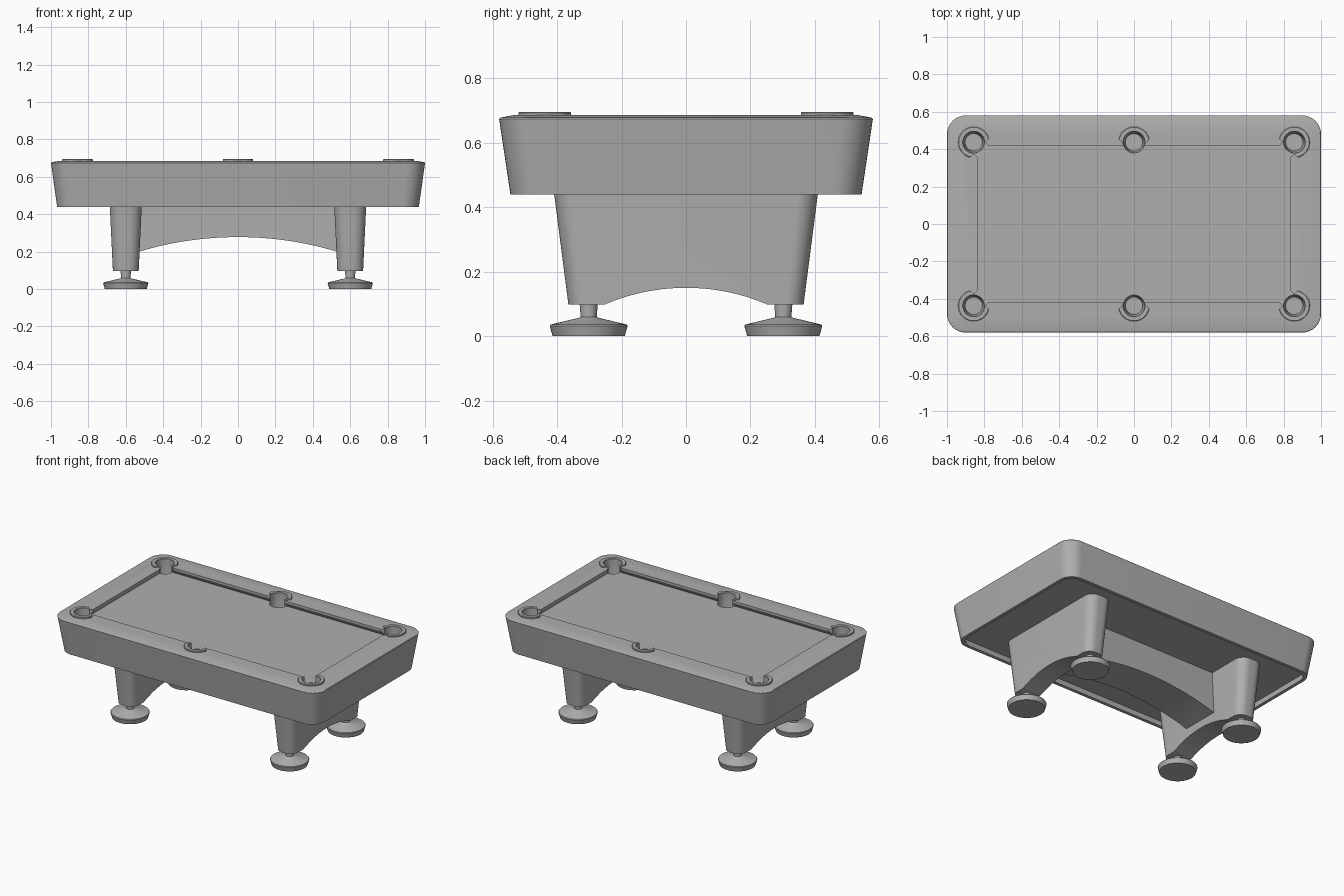
import bpy, bmesh
from math import sin, cos, pi, radians, sqrt

if "Cube" in bpy.data.objects:
    bpy.data.objects.remove(bpy.data.objects["Cube"])

# One dark grey for the whole table
grey = bpy.data.materials.new("dark_grey")
grey.diffuse_color = (0.43, 0.43, 0.43, 1)
grey.use_nodes = True
grey.node_tree.nodes["Principled BSDF"].inputs["Base Color"].default_value = grey.diffuse_color


def rounded(hx, hy, r, z, cx=0, n=10):
    """Rounded rectangle ring, counter-clockwise."""
    pts = []
    for i, (sx, sy) in enumerate([(1, 1), (-1, 1), (-1, -1), (1, -1)]):
        for k in range(n + 1):
            a = pi / 2 * (i + k / n)
            pts.append((cx + sx * (hx - r) + r * cos(a), sy * (hy - r) + r * sin(a), z))
    return pts


def circle(r, z, cx=0, cy=0, n=48):
    return [(cx + r * cos(2 * pi * k / n), cy + r * sin(2 * pi * k / n), z) for k in range(n)]


def loft(name, rings, smooth=True):
    """Skin a stack of rings and cap both ends."""
    bm = bmesh.new()
    rows = [[bm.verts.new(p) for p in ring] for ring in rings]
    n = len(rows[0])
    for a, b in zip(rows, rows[1:]):
        for i in range(n):
            j = (i + 1) % n
            bm.faces.new((a[i], a[j], b[j], b[i]))
    bm.faces.new(rows[0][::-1])
    bm.faces.new(rows[-1])
    bmesh.ops.recalc_face_normals(bm, faces=bm.faces)
    me = bpy.data.meshes.new(name)
    bm.to_mesh(me)
    bm.free()
    me.materials.append(grey)
    ob = bpy.data.objects.new(name, me)
    bpy.context.collection.objects.link(ob)
    if smooth:
        shade(ob)
    return ob


def activate(ob):
    bpy.ops.object.select_all(action='DESELECT')
    ob.select_set(True)
    bpy.context.view_layer.objects.active = ob


def shade(ob):
    activate(ob)
    bpy.ops.object.shade_smooth_by_angle(angle=radians(25))


def cut(ob, cutter):
    m = ob.modifiers.new("cut", 'BOOLEAN')
    m.operation, m.solver, m.object = 'DIFFERENCE', 'EXACT', cutter
    activate(ob)
    bpy.ops.object.modifier_apply(modifier=m.name)
    bpy.data.objects.remove(cutter)


def rect(hx, hy, z):
    return [(hx, hy, z), (-hx, hy, z), (-hx, -hy, z), (hx, -hy, z)]


BED = 0.645
PX, PY = 0.857, 0.437
pockets = [(sx * PX, sy * PY) for sx in (-1, 0, 1) for sy in (-1, 1)]

# Table body: recessed underside, flared apron, eased rail top
body = loft("table_body", [
    rounded(0.945, 0.523, 0.075, 0.475), rounded(0.945, 0.523, 0.075, 0.44),
    rounded(0.967, 0.545, 0.09, 0.44), rounded(1.0, 0.58, 0.1, 0.674),
    rounded(0.996, 0.576, 0.097, 0.678), rounded(0.95, 0.535, 0.07, 0.686)], False)

# Playing field with undercut cushion noses
cut(body, loft("field_cutter", [rect(0.855, 0.437, BED), rect(0.838, 0.42, 0.672),
                                rect(0.838, 0.42, 0.8)], False))

# Pocket mouths and tapered wells
for px, py in pockets:
    sx, sy = (px > 0) - (px < 0), (1 if py > 0 else -1)
    if sx:
        dx, dy, w, length = -sx / sqrt(2), -sy / sqrt(2), 0.042, 0.1
    else:
        dx, dy, w, length = 0, -sy, 0.052, 0.035
    nx, ny = -dy, dx
    quad = [(px + dx * t + nx * v, py + dy * t + ny * v)
            for t, v in ((0, -w), (length, -w), (length, w), (0, w))]
    cut(body, loft("mouth_cutter", [[(x, y, z) for x, y in quad] for z in (BED + 0.001, 0.8)], False))
    cut(body, loft("well_cutter", [circle(0.046, 0.54, px, py), circle(0.057, BED, px, py),
                                   circle(0.058, 0.8, px, py)], False))
shade(body)

# C-shaped pocket collars with slanted tips, opening towards the field
for px, py in pockets:
    sy = 1 if py > 0 else -1
    out = sy * pi / 2 if px == 0 else (sy * pi / 4 if px > 0 else sy * 3 * pi / 4)
    outer, inner = (76, 104) if px == 0 else (121, 142)
    section = [(0.0565, 0.62), (0.083, 0.62), (0.083, 0.693), (0.08, 0.696), (0.059, 0.696), (0.0565, 0.693)]
    rings = []
    for k in range(41):
        ring = []
        for r, z in section:
            half = radians(inner + (outer - inner) * (r - 0.0565) / 0.0265)
            a = out + half * (k / 20 - 1)
            ring.append((px + r * cos(a), py + r * sin(a), z))
        rings.append(ring)
    loft("pocket_collar", rings)

# Arched pedestal legs with levelling feet
for x in (-0.6, 0.6):
    leg = loft("pedestal_leg", [rounded(0.069, 0.365, 0.055, 0.098, x),
                                rounded(0.087, 0.414, 0.065, 0.478, x)], False)
    arch = [[(x + d, 0.64 * cos(2 * pi * k / 160), -0.49 + 0.64 * sin(2 * pi * k / 160))
             for k in range(160)] for d in (-0.2, 0.2)]
    cut(leg, loft("arch_cutter", arch, False))
    shade(leg)
    for y in (-0.302, 0.302):
        loft("levelling_foot", [circle(r, z, x, y) for r, z in (
            (0.112, 0), (0.121, 0.032), (0.118, 0.036), (0.03, 0.057), (0.025, 0.06), (0.029, 0.11))])

# Arched stretcher between the legs
R = 1.84
under = [(-0.56 + 1.12 * k / 32) for k in range(33)]
profile = [(x, 0.278 - R + sqrt(R * R - x * x)) for x in under] + [(0.56, 0.478), (-0.56, 0.478)]
loft("stretcher", [[(x, y, z) for x, z in profile] for y in (-0.13, 0.13)])
